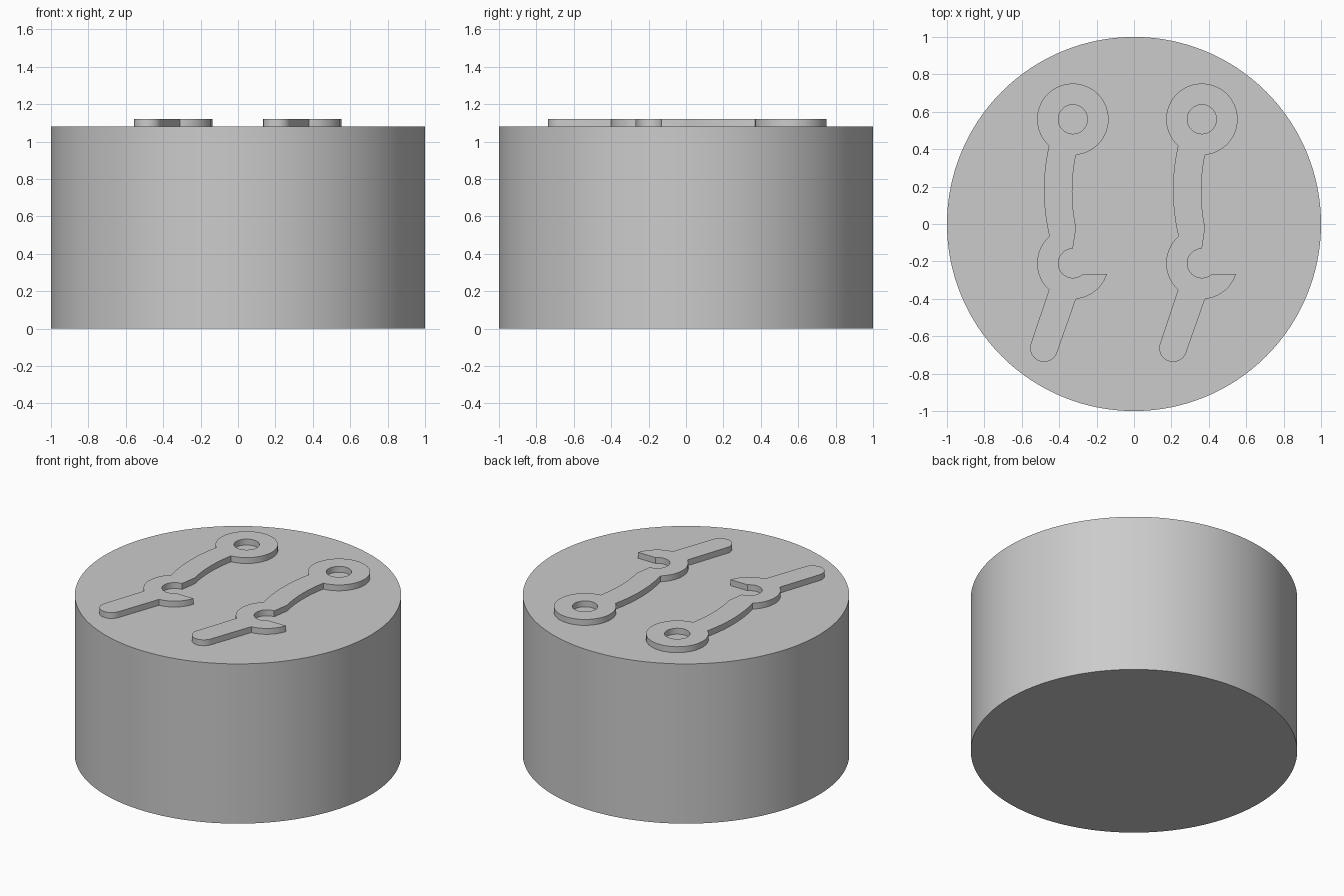
import bpy, bmesh, math
from mathutils import Vector

if "Cube" in bpy.data.objects:
    bpy.data.objects.remove(bpy.data.objects["Cube"])

BASE_H, TOP_H = 1.08, 1.12

grey = bpy.data.materials.new("plain grey")
grey.diffuse_color = (0.6, 0.6, 0.6, 1)
grey.use_nodes = True
grey.node_tree.nodes["Principled BSDF"].inputs["Base Color"].default_value = grey.diffuse_color


def arc(c, r, a0, a1, n):
    """Points on a circle from angle a0 to a1 in degrees."""
    return [(c[0] + r * math.cos(math.radians(a0 + (a1 - a0) * i / n)),
             c[1] + r * math.sin(math.radians(a0 + (a1 - a0) * i / n))) for i in range(n + 1)]


def bow(p, q, sag, n=12):
    """Inner points of a shallow bow from p to q, pushed by sag along -x."""
    return [(p[0] + (q[0] - p[0]) * t - 4 * sag * t * (1 - t), p[1] + (q[1] - p[1]) * t)
            for t in (i / n for i in range(1, n))]


def finish(bm, name):
    bmesh.ops.recalc_face_normals(bm, faces=bm.faces)
    mesh = bpy.data.meshes.new(name)
    bm.to_mesh(mesh)
    bm.free()
    mesh.materials.append(grey)
    obj = bpy.data.objects.new(name, mesh)
    bpy.context.collection.objects.link(obj)
    bpy.ops.object.select_all(action='DESELECT')
    obj.select_set(True)
    bpy.context.view_layer.objects.active = obj
    bpy.ops.object.shade_smooth_by_angle(angle=math.radians(30))
    return obj


# Round base
bm = bmesh.new()
bmesh.ops.create_cone(bm, cap_ends=True, segments=128, radius1=1, radius2=1, depth=BASE_H)
bmesh.ops.translate(bm, verts=bm.verts, vec=(0, 0, BASE_H / 2))
finish(bm, "round_base")

# Latch outline: eye ring, bowed neck, open hook, rounded tail
eye, hook, tail = (-0.327, 0.56), (-0.327, -0.21), (-0.481, -0.663)
ring = arc(eye, 0.191, 228, -85, 48)
throat = arc(hook, 0.078, 90, 313, 28)
lip = arc(hook, 0.191, -17.5, -85, 12)
cap = arc(tail, 0.074, -18, -198, 20)
back = arc(hook, 0.191, 228, 131, 16)
neck_end = (-0.31, -0.02)
outline = (ring + bow(ring[-1], neck_end, 0.02) + [neck_end] + throat
           + lip + cap + back + bow(back[-1], ring[0], 0.028))
hole = arc(eye, 0.078, 0, 360, 36)[:-1]


def latch(name, dx):
    bm = bmesh.new()
    edges = []
    for loop in (outline, hole):
        vs = [bm.verts.new((x + dx, y, TOP_H)) for x, y in loop]
        edges += [bm.edges.new((vs[i - 1], vs[i])) for i in range(len(vs))]
    bmesh.ops.triangle_fill(bm, edges=edges, use_beauty=True, normal=Vector((0, 0, 1)))
    # Thicken downwards, sinking slightly into the base
    new = bmesh.ops.extrude_face_region(bm, geom=bm.faces[:], use_keep_orig=True)
    low = [g for g in new["geom"] if isinstance(g, bmesh.types.BMVert)]
    bmesh.ops.translate(bm, verts=low, vec=(0, 0, BASE_H - 0.005 - TOP_H))
    finish(bm, name)


latch("left_latch", 0)
latch("right_latch", 0.69)
